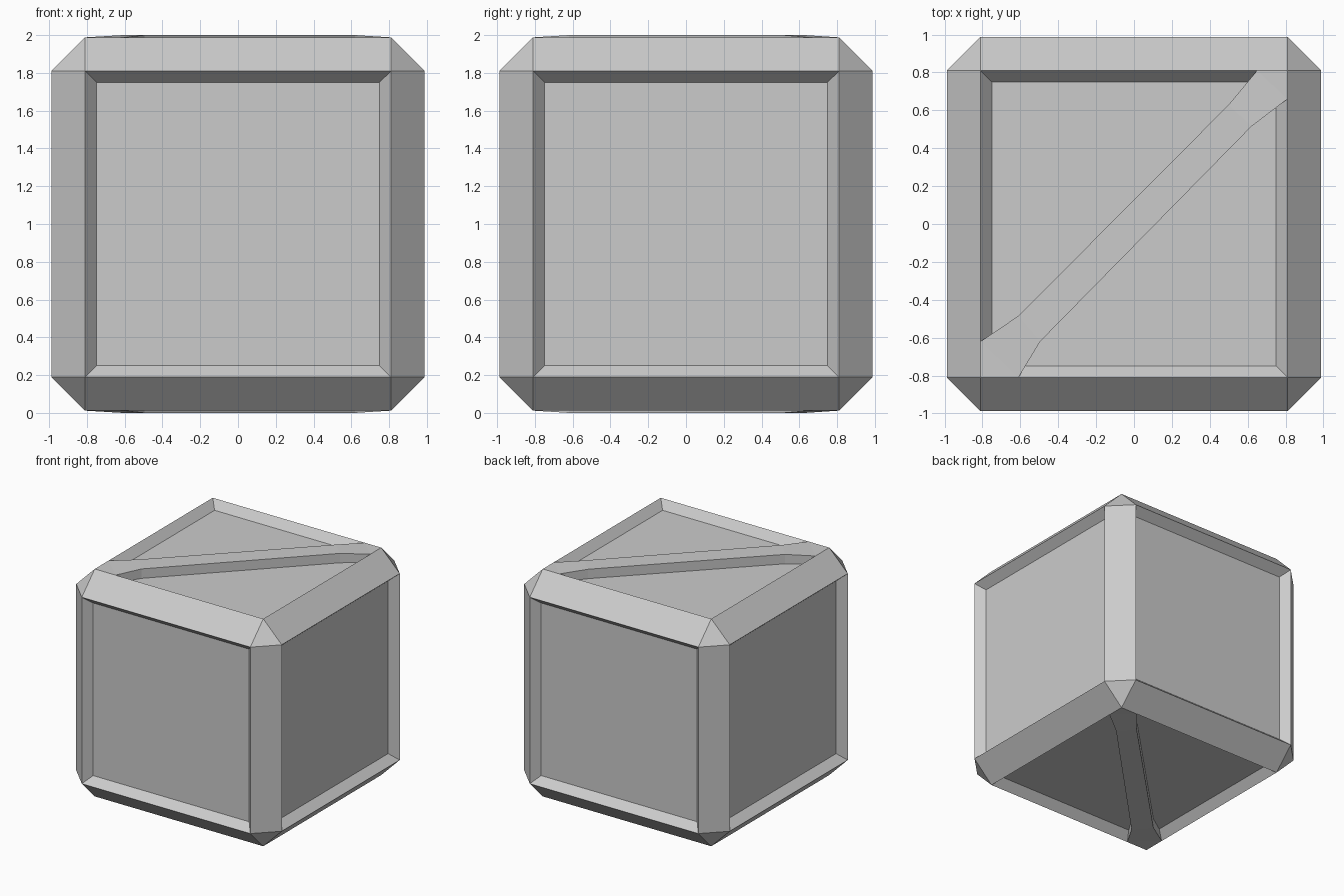
import bpy, bmesh
from mathutils import Vector

if "Cube" in bpy.data.objects:
    bpy.data.objects.remove(bpy.data.objects["Cube"])

HALF = 0.988      # half size of the framed body
RIM = 0.81        # half size of each panel opening
LIP = 0.06        # sloped lip around each panel
DEPTH = 0.07      # panel recess
MID = 1.0         # height of the body centre


def add_object(name, bm):
    bmesh.ops.recalc_face_normals(bm, faces=bm.faces)
    mesh = bpy.data.meshes.new(name)
    bm.to_mesh(mesh)
    bm.free()
    obj = bpy.data.objects.new(name, mesh)
    bpy.context.collection.objects.link(obj)
    return obj


# Body: chamfered cube with a recessed panel on every side
bm = bmesh.new()
bmesh.ops.create_cube(bm, size=2 * HALF)
bmesh.ops.bevel(bm, geom=bm.edges[:], offset=HALF - RIM, offset_type='OFFSET',
                segments=1, profile=0.5, affect='EDGES')
bm.normal_update()
panels = [f for f in bm.faces if max(abs(c) for c in f.normal) > 0.99]
bmesh.ops.inset_individual(bm, faces=panels, thickness=LIP, depth=-DEPTH,
                           use_even_offset=True)
bmesh.ops.translate(bm, verts=bm.verts, vec=(0, 0, MID))
add_object("crate_body", bm)


# Diagonal braces on top and bottom, flared into the corners
UPPER = [(-0.81, -0.62), (-0.61, -0.485), (0.50, 0.63), (0.65, 0.81)]
LOWER = [(-0.61, -0.81), (-0.495, -0.62), (0.62, 0.515), (0.81, 0.66)]
HEIGHTS = [HALF, 1.0, 1.0, HALF]


def brace(name, side):
    bm = bmesh.new()
    floor = HALF - DEPTH - 0.005

    def vert(p, h):
        return bm.verts.new((p[0], p[1], MID + side * h))

    up = [vert(p, h) for p, h in zip(UPPER, HEIGHTS)]
    low = [vert(p, h) for p, h in zip(LOWER, HEIGHTS)]
    start, end = vert((-RIM, -RIM), HALF), vert((RIM, RIM), HALF)
    for i in range(3):
        bm.faces.new((low[i], low[i + 1], up[i + 1], up[i]))
    bm.faces.new((start, low[0], up[0]))
    bm.faces.new((end, up[3], low[3]))
    # Walls down to the panel
    for line in (up, low):
        base = [vert(v.co, floor) for v in line]
        for i in range(3):
            bm.faces.new((line[i], line[i + 1], base[i + 1], base[i]))
    obj = add_object(name, bm)
    return obj


brace("top_brace", 1)
brace("bottom_brace", -1)
